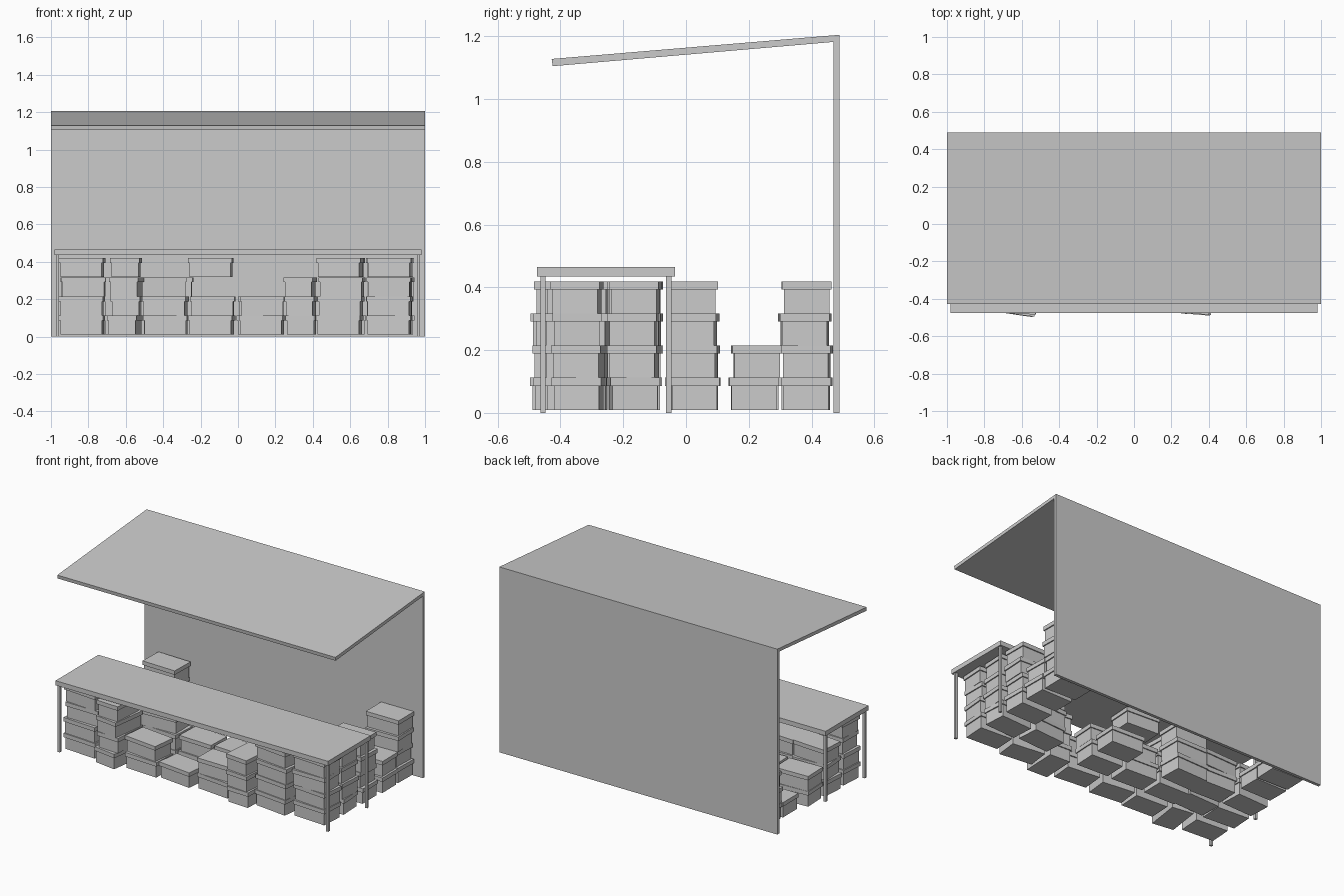
import bpy, random
from math import radians
from mathutils import Matrix, Vector

if "Cube" in bpy.data.objects:
    bpy.data.objects.remove(bpy.data.objects["Cube"])

random.seed(4)


def mesh_object(name, verts, faces):
    me = bpy.data.meshes.new(name)
    me.from_pydata(verts, [], faces)
    ob = bpy.data.objects.new(name, me)
    bpy.context.collection.objects.link(ob)
    return ob


CUBE = [(0, 3, 2, 1), (4, 5, 6, 7), (0, 1, 5, 4), (1, 2, 6, 5), (2, 3, 7, 6), (3, 0, 4, 7)]


def block_verts(x0, x1, y0, y1, z0, z1):
    return [Vector((x, y, z)) for z in (z0, z1)
            for x, y in ((x0, y0), (x1, y0), (x1, y1), (x0, y1))]


def block(name, *bounds):
    return mesh_object(name, block_verts(*bounds), CUBE)


# Back wall and sloping roof
block("back_wall", -1, 1, 0.47, 0.49, 0, 1.19)
roof_profile = [(-0.425, 1.105), (0.49, 1.184), (0.49, 1.205), (-0.428, 1.128)]
mesh_object("roof", [(x, y, z) for x in (-1, 1) for y, z in roof_profile],
            [(0, 3, 2, 1), (4, 5, 6, 7), (0, 1, 5, 4), (1, 2, 6, 5), (2, 3, 7, 6), (3, 0, 4, 7)])

# Table with four legs
block("table_top", -0.98, 0.98, -0.475, -0.035, 0.435, 0.465)
for x in (-0.965, 0.965):
    for y in (-0.455, -0.055):
        block("table_leg", x - 0.008, x + 0.008, y - 0.008, y + 0.008, 0, 0.436)

# Lidded storage boxes
BASE, PITCH = 0.01, 0.1025
LONG, SHORT = 0.118, 0.079


def storage_box(x, y, level, angle):
    z = BASE + level * PITCH
    rot = Matrix.Translation((x, y, z)) @ Matrix.Rotation(radians(angle), 4, 'Z')
    body = block_verts(-LONG + .007, LONG - .007, -SHORT + .007, SHORT - .007, 0, 0.08)
    lid = block_verts(-LONG, LONG, -SHORT, SHORT, 0.076, PITCH - 0.0005)
    faces = CUBE + [tuple(i + 8 for i in f) for f in CUBE]
    mesh_object("storage_box", [rot @ v for v in body + lid], faces)


def stack(x, y, levels, angle=0, spread=4):
    for level in levels:
        storage_box(x + random.uniform(-.006, .006), y + random.uniform(-.006, .006),
                    level, angle + random.uniform(-spread, spread))


# Front row: x, y, levels, turn
for x, y, n, turn in ((-.83, -.35, 4, -3), (-.60, -.365, 4, 84), (-.39, -.36, 2, -4),
                      (-.14, -.36, 1, -10), (.125, -.36, 2, -4), (.335, -.365, 3, 88),
                      (.55, -.36, 4, -5), (.81, -.345, 4, -2)):
    stack(x, y, range(n), turn)

# Middle row, one box hangs above its gap
for x, n in ((-.83, 3), (-.60, 3), (-.39, 3), (-.14, 2), (.12, 2), (.56, 4), (.81, 4)):
    stack(x, -.165, range(n))
stack(-.14, -.165, [3], -4)

# Rear row
for x, n in ((-.83, 2), (-.58, 2), (-.36, 3), (.12, 1), (.81, 4)):
    stack(x, .02, range(n), spread=3)

# Stacks against the wall
stack(.82, .38, range(4), spread=2)
stack(.82, .22, range(2), spread=2)
stack(-.785, .38, range(3), spread=2)
stack(-.79, .22, range(1), spread=2)
